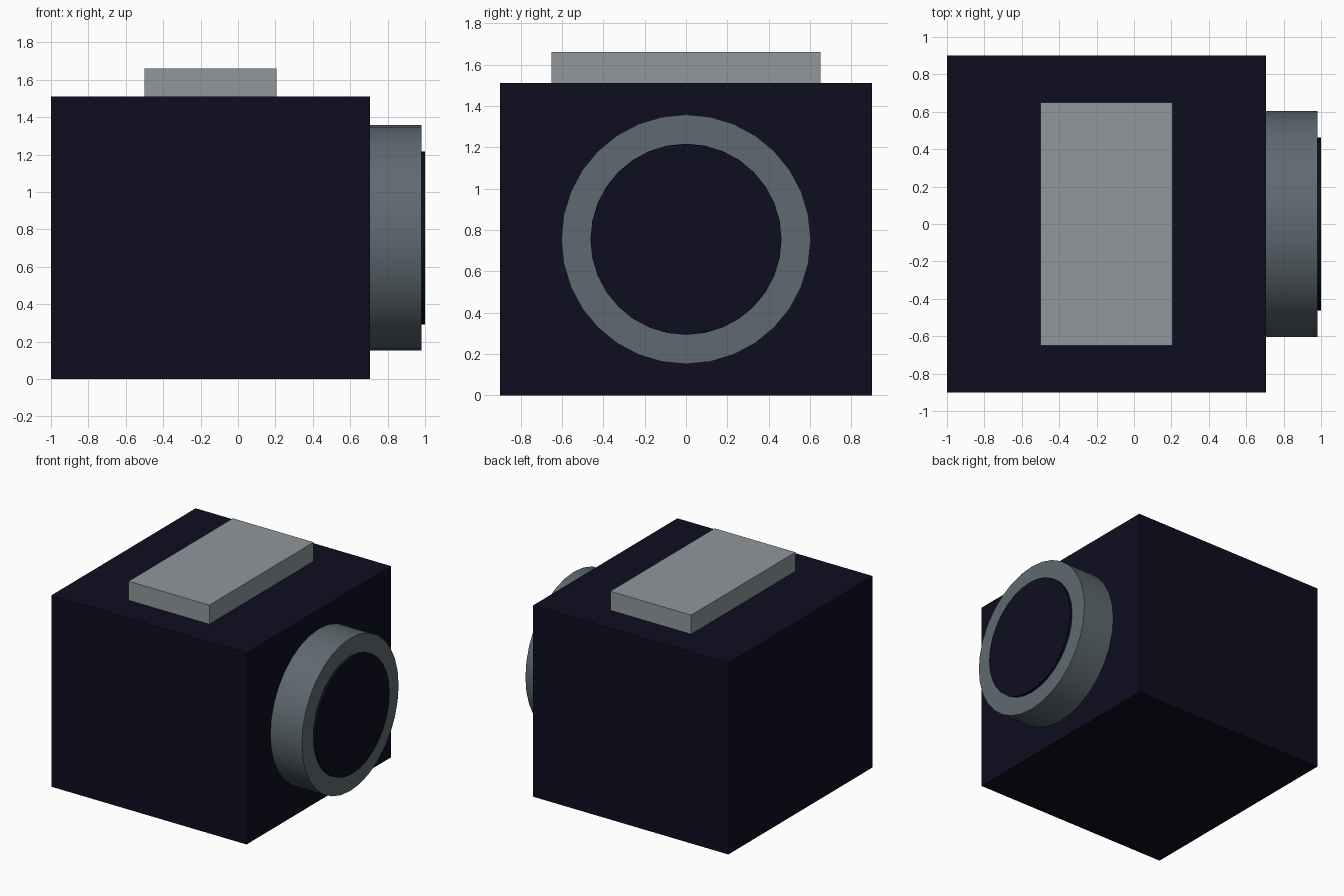
import bpy, math

if "Cube" in bpy.data.objects:
    bpy.data.objects.remove(bpy.data.objects["Cube"])


def material(name, rgb):
    m = bpy.data.materials.new(name)
    m.diffuse_color = (*rgb, 1)
    m.use_nodes = True
    m.node_tree.nodes["Principled BSDF"].inputs["Base Color"].default_value = m.diffuse_color
    return m


navy = material("dark navy", (0.0042, 0.0042, 0.0144))
slate = material("slate grey", (0.112, 0.143, 0.162))
silver = material("light grey", (0.28, 0.31, 0.335))


def box(name, lo, hi, mat):
    bpy.ops.mesh.primitive_cube_add(size=1, location=[(a + b) / 2 for a, b in zip(lo, hi)])
    o = bpy.context.object
    o.name = name
    o.scale = [b - a for a, b in zip(lo, hi)]
    bpy.ops.object.transform_apply(location=False, rotation=False, scale=True)
    o.data.materials.append(mat)


def disc(name, x0, x1, radius, mat):
    bpy.ops.mesh.primitive_cylinder_add(vertices=32, radius=radius, depth=x1 - x0,
                                        location=((x0 + x1) / 2, 0, 0.755),
                                        rotation=(0, math.pi / 2, 0))
    o = bpy.context.object
    o.name = name
    o.data.materials.append(mat)
    bpy.ops.object.shade_smooth_by_angle(angle=math.radians(35))


# Main housing and raised top plate
box("body", (-1, -0.9, 0), (0.705, 0.9, 1.51), navy)
box("top_plate", (-0.5, -0.65, 1.51), (0.205, 0.65, 1.66), silver)

# Round lens on the right side
disc("lens_ring", 0.70, 0.98, 0.603, slate)
disc("lens_glass", 0.90, 1.0, 0.462, navy)
